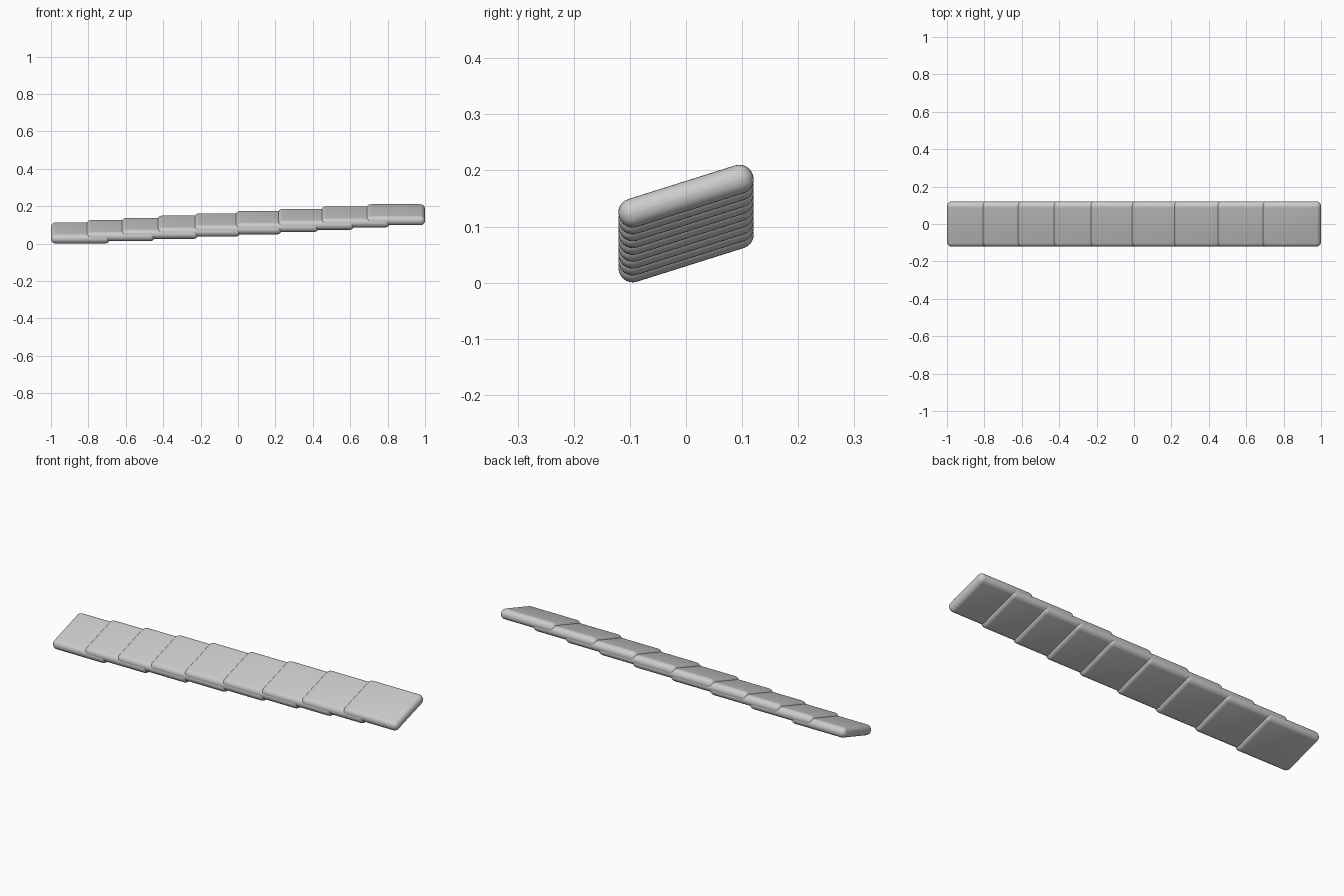
import bpy
import math

cube = bpy.data.objects.get("Cube")
if cube:
    bpy.data.objects.remove(cube, do_unlink=True)

grey = bpy.data.materials.new("light grey")
grey.use_nodes = True
colour = (0.6, 0.6, 0.6, 1)
grey.diffuse_color = colour
grey.node_tree.nodes["Principled BSDF"].inputs["Base Color"].default_value = colour

TILT = math.radians(17.5)
WIDTH, THICK, ROUND = 0.25, 0.052, 0.025
RISE = 0.0122


def slab(name, x, z, length):
    """One tilted plank with rounded edges."""
    bpy.ops.mesh.primitive_cube_add(size=1, location=(x, 0, z), rotation=(TILT, 0, 0))
    ob = bpy.context.object
    ob.name = name
    ob.scale = (length, WIDTH, THICK)
    bpy.ops.object.transform_apply(location=False, rotation=False, scale=True)
    bevel = ob.modifiers.new("rounded edges", "BEVEL")
    bevel.width = ROUND
    bevel.segments = 6
    bpy.ops.object.modifier_apply(modifier=bevel.name)
    bpy.ops.object.shade_smooth_by_angle(angle=math.radians(30))
    ob.data.materials.append(grey)


# Overlapping slabs climb towards +x, longest in the middle
half_lengths = [0.315, 0.368, 0.41, 0.445]
lengths = half_lengths + [0.47] + half_lengths[::-1]
half_centres = [0.8425, 0.628, 0.418, 0.209]
centres = [-c for c in half_centres] + [0] + half_centres[::-1]
for i, (x, length) in enumerate(zip(centres, lengths)):
    slab(f"slab_{i + 1}", x, 0.0565 + i * RISE, length)
